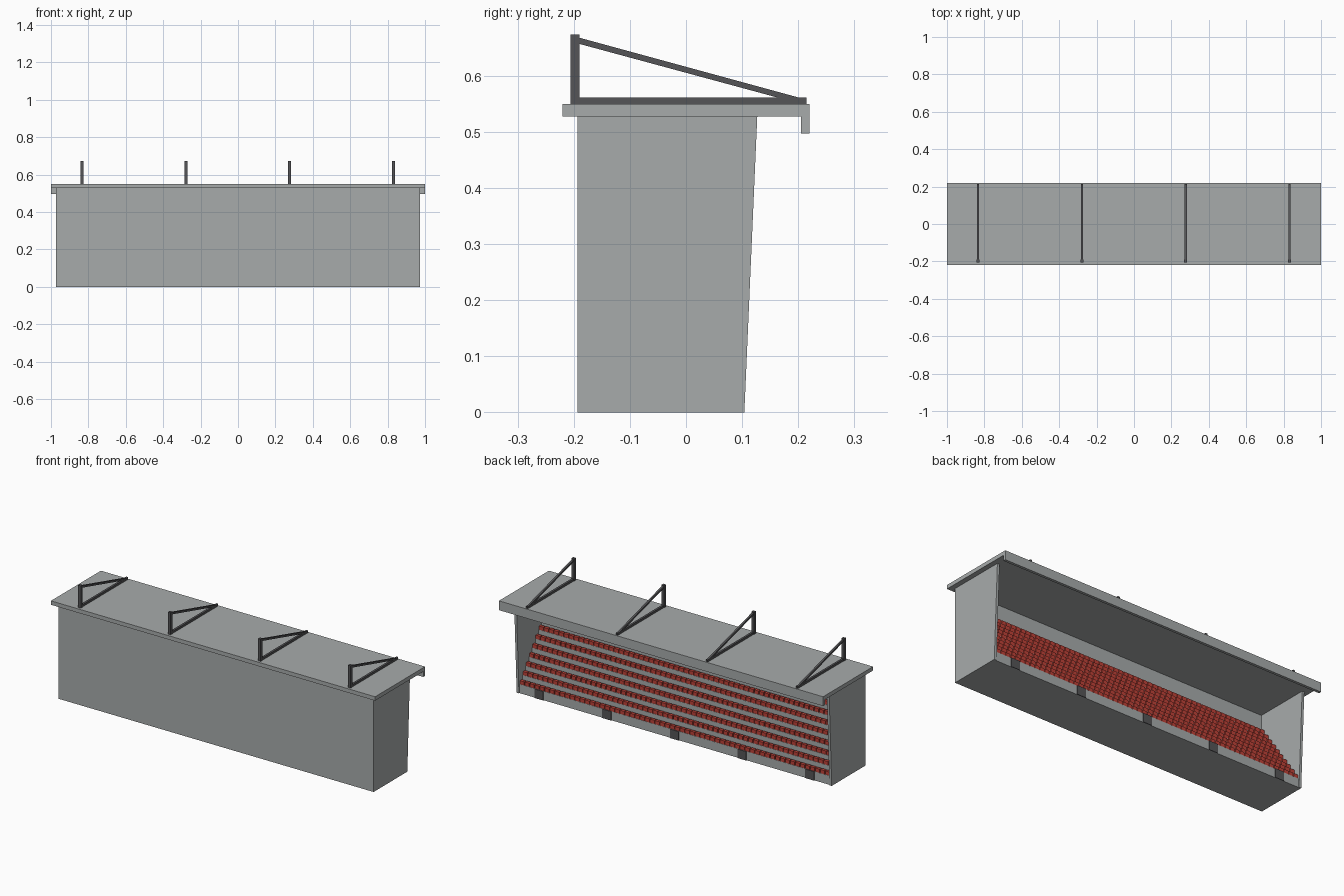
import bpy, bmesh

if "Cube" in bpy.data.objects:
    bpy.data.objects.remove(bpy.data.objects["Cube"])

def material(name, rgb):
    m = bpy.data.materials.new(name)
    m.diffuse_color = (*rgb, 1)
    m.use_nodes = True
    m.node_tree.nodes["Principled BSDF"].inputs["Base Color"].default_value = m.diffuse_color
    return m

GREY = material("concrete grey", (0.39, 0.41, 0.41))
DARK = material("dark steel", (0.09, 0.09, 0.095))
RED = material("seat red", (0.52, 0.055, 0.04))

def add_prism(bm, profile, x0, x1):
    """Extrude a (y, z) profile from x0 to x1."""
    a = [bm.verts.new((x0, y, z)) for y, z in profile]
    b = [bm.verts.new((x1, y, z)) for y, z in profile]
    n = len(profile)
    bm.faces.new(a)
    bm.faces.new(b[::-1])
    for i in range(n):
        bm.faces.new((a[i], b[i], b[(i + 1) % n], a[(i + 1) % n]))

def rect(y0, y1, z0, z1):
    return [(y0, z0), (y1, z0), (y1, z1), (y0, z1)]

def build(name, parts, mat):
    """One object from a list of (profile, x0, x1) prisms."""
    bm = bmesh.new()
    for p in parts:
        add_prism(bm, *p)
    bmesh.ops.recalc_face_normals(bm, faces=bm.faces)
    me = bpy.data.meshes.new(name)
    bm.to_mesh(me)
    bm.free()
    me.materials.append(mat)
    ob = bpy.data.objects.new(name, me)
    bpy.context.collection.objects.link(ob)

W, T = 0.972, 0.014          # half width and wall thickness
IN = W - T

# Outer shell
build("outer_wall", [(rect(-0.193, -0.18, 0, 0.527), -W, W)], GREY)
side = [(-0.18, 0), (0.104, 0), (0.127, 0.527), (-0.18, 0.527)]
build("side_wall_left", [(side, -W, -IN)], GREY)
build("side_wall_right", [(side, IN, W)], GREY)

# Roof slab with a hanging fascia over the open side
roof = [(-0.22, 0.527), (0.205, 0.527), (0.205, 0.497),
        (0.22, 0.497), (0.22, 0.549), (-0.22, 0.549)]
build("roof", [(roof, -1, 1)], GREY)

# Stepped terrace
ROWS, DY, DZ, Y0, Z0 = 10, 0.028, 0.04, 0.1, 0.05
steps = [(-0.18, 0), (Y0, 0)]
for i in range(ROWS):
    steps += [(Y0 - DY * i, Z0 + DZ * i), (Y0 - DY * (i + 1), Z0 + DZ * i)]
build("terrace", [(steps, -IN, IN)], GREY)

# Rows of single seats
COUNT = 62
pitch = 2 * IN / COUNT
for i in range(ROWS):
    y, z = Y0 - DY * i, Z0 + DZ * i
    prof = rect(y - 0.018, y - 0.001, z, z + 0.02)
    seats = [(prof, -IN + pitch * k + 0.002, -IN + pitch * (k + 1) - 0.002)
             for k in range(COUNT)]
    build(f"seat_row_{i + 1}", seats, RED)

# Dark doors in the base of the terrace
for k in range(5):
    x = -0.835 + 0.4175 * k
    build(f"door_{k + 1}", [(rect(0.099, 0.104, 0, 0.05), x - 0.027, x + 0.027)], DARK)

# Roof trusses: post, bottom beam and sloping stay
for k in range(4):
    x = -0.834 + 0.5553 * k
    stay = [(-0.192, 0.657), (0.17, 0.559), (0.215, 0.557), (-0.192, 0.668)]
    build(f"truss_{k + 1}", [
        (rect(-0.206, -0.19, 0.549, 0.673), x - 0.008, x + 0.008),
        (rect(-0.19, 0.215, 0.549, 0.561), x - 0.006, x + 0.006),
        (stay, x - 0.0055, x + 0.0055)], DARK)
